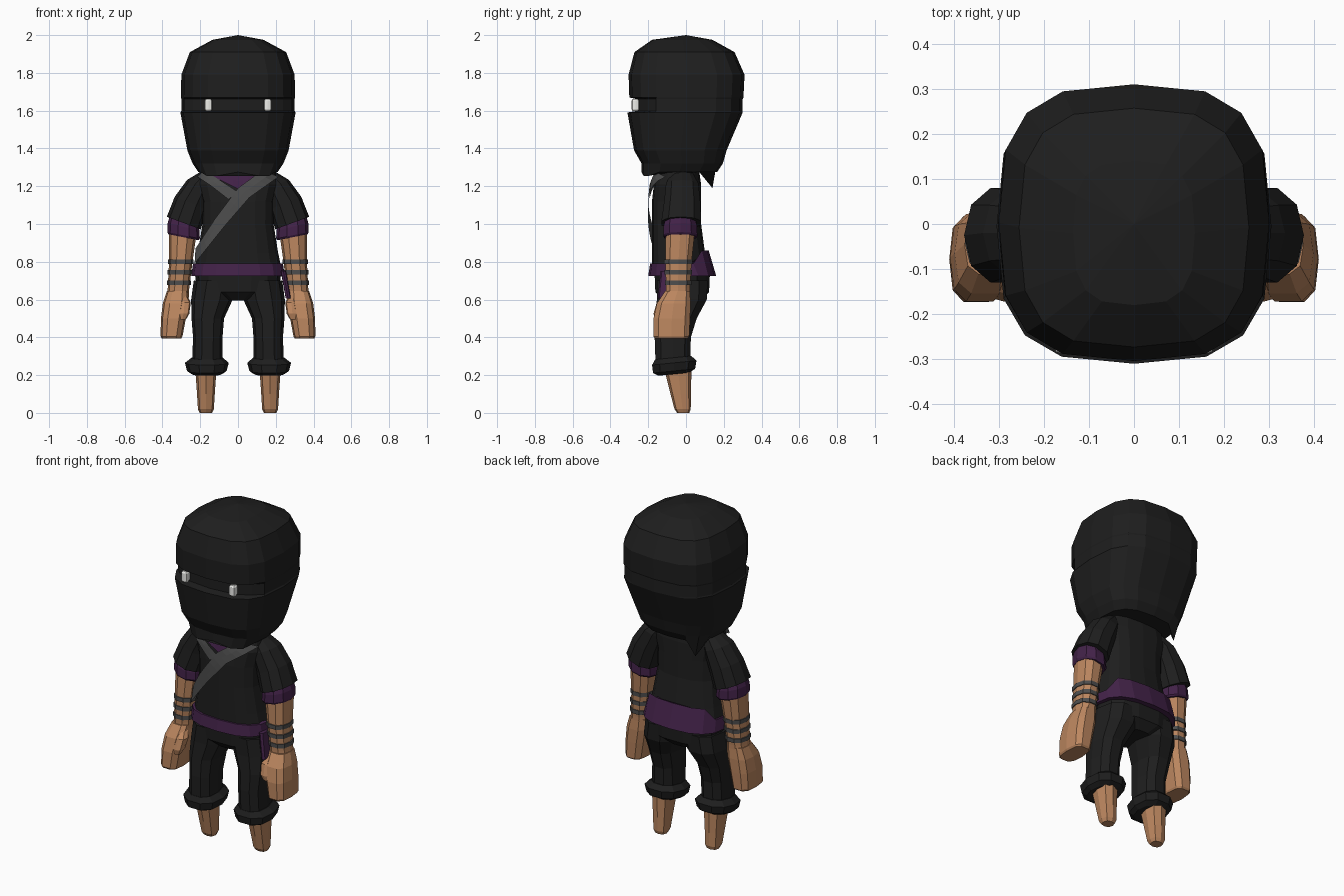
import bpy, bmesh, math
from mathutils import Vector


def material(name, r, g, b):
    m = bpy.data.materials.new(name)
    m.diffuse_color = (r, g, b, 1)
    return m


CLOTH = material("black_cloth", 0.013, 0.013, 0.013)
PURPLE = material("purple_cloth", 0.055, 0.016, 0.065)
SKIN = material("skin", 0.50, 0.24, 0.115)
GREY = material("grey_cloth", 0.075, 0.075, 0.075)
WHITE = material("eye_white", 0.85, 0.85, 0.82)


def finish(name, bm, mat, mirror=False):
    bmesh.ops.remove_doubles(bm, verts=bm.verts, dist=0.0005)
    bmesh.ops.recalc_face_normals(bm, faces=bm.faces)
    me = bpy.data.meshes.new(name)
    bm.to_mesh(me)
    bm.free()
    me.materials.append(mat)
    ob = bpy.data.objects.new(name, me)
    bpy.context.collection.objects.link(ob)
    if mirror:
        ob.modifiers.new("mirror", 'MIRROR').use_mirror_merge = False
    return ob


def loft(name, rings, mat, n=12, e=2.5, mirror=False, tweak=None):
    """Skin rounded-square rings (cx, cy, z, rx, ry, slope_x, slope_y), bottom to top."""
    bm = bmesh.new()
    rows = []
    for ring in rings:
        cx, cy, z, rx, ry, sx, sy = (tuple(ring) + (0, 0))[:7]
        row = []
        for i in range(n):
            t = 2 * math.pi * i / n
            c, s = math.cos(t), math.sin(t)
            dx = math.copysign(abs(c) ** (2 / e), c) * rx
            dy = math.copysign(abs(s) ** (2 / e), s) * ry
            row.append(bm.verts.new((cx + dx, cy + dy, z + sx * dx + sy * dy)))
        rows.append(row)
    for a, b in zip(rows, rows[1:]):
        for i in range(n):
            j = (i + 1) % n
            bm.faces.new((a[i], a[j], b[j], b[i]))
    bm.faces.new(rows[0])
    bm.faces.new(rows[-1])
    if tweak:
        tweak(rows)
    return finish(name, bm, mat, mirror)


# Hood, with eye slit and a pointed drape at the back
def shape_hood(rows):
    for v in rows[4] + rows[5]:
        if v.co.y < -0.2:
            v.co.y += 0.035
    for v in rows[0]:
        if v.co.y < -0.15:
            v.co.z -= 0.02 if abs(v.co.x) > 0.05 else 0
    tip = min(rows[0], key=lambda v: (v.co.xy - Vector((-0.15, 0.14))).length)
    tip.co = (-0.16, 0.14, 1.19)


loft("hood", [
    (0, -0.035, 1.275, 0.21, 0.20), (0, -0.02, 1.32, 0.24, 0.215),
    (0, -0.03, 1.39, 0.268, 0.245), (0, -0.005, 1.59, 0.305, 0.305),
    (0, 0.0, 1.598, 0.30, 0.30), (0, 0.0, 1.662, 0.30, 0.30),
    (0, 0.002, 1.67, 0.302, 0.302), (0, 0.003, 1.79, 0.30, 0.307),
    (0, -0.008, 1.91, 0.255, 0.265), (0, -0.02, 1.975, 0.135, 0.16),
    (0, 0, 2.0, 0, 0)], CLOTH, n=16, e=3, tweak=shape_hood)
loft("eye", [(0.157, -0.268, 1.597, 0.013, 0.013), (0.157, -0.268, 1.607, 0.02, 0.02),
             (0.157, -0.268, 1.653, 0.02, 0.02), (0.157, -0.268, 1.663, 0.013, 0.013)],
     WHITE, n=8, e=3.5, mirror=True)

# Torso
E = 2.6
TORSO = [(0, -0.03, 0.74, 0.235, 0.15), (0, -0.04, 0.85, 0.212, 0.14),
         (0, -0.05, 1.0, 0.188, 0.13), (0, -0.05, 1.12, 0.19, 0.13),
         (0, -0.045, 1.21, 0.215, 0.125), (0, -0.04, 1.28, 0.20, 0.11),
         (0, -0.03, 1.33, 0.12, 0.09)]
loft("tunic", TORSO, CLOTH, n=16, e=E)


def chest_point(x, z, lift):
    """Point on the front of the tunic, pushed outwards by lift."""
    for a, b in zip(TORSO, TORSO[1:]):
        if z <= b[2]:
            break
    f = max(0, (z - a[2]) / (b[2] - a[2]))
    cy, rx, ry = (a[k] + (b[k] - a[k]) * f for k in (1, 3, 4))
    rx, ry = rx + lift, ry + lift
    x = max(-rx, min(rx, x))
    return (x, cy - ry * (1 - abs(x / rx) ** E) ** (1 / E), z)


def chest_strip(name, upper, lower, mat, lift, steps=5):
    """Cloth strip between two (x, z) lines, laid on the chest."""
    def dense(line):
        pts = []
        for p, q in zip(line, line[1:]):
            pts += [(p[0] + (q[0] - p[0]) * k / steps, p[1] + (q[1] - p[1]) * k / steps)
                    for k in range(steps)]
        return pts + [line[-1]]
    bm = bmesh.new()
    rows = []
    for p, q in zip(dense(upper), dense(lower)):
        mid = ((p[0] + q[0]) / 2, (p[1] + q[1]) / 2)
        rows.append([bm.verts.new(chest_point(*c, lift)) for c in (p, mid, q)])
    for a, b in zip(rows, rows[1:]):
        for k in (0, 1):
            bm.faces.new((a[k], b[k], b[k + 1], a[k + 1]))
    finish(name, bm, mat)


# Collar and crossed chest sashes
chest_strip("collar", [(-0.13, 1.29), (0, 1.27), (0.13, 1.29)],
            [(-0.13, 1.25), (0, 1.185), (0.13, 1.25)], PURPLE, 0.010)
chest_strip("short_sash", [(-0.18, 1.285), (-0.10, 1.235), (0.0, 1.17)],
            [(-0.215, 1.25), (-0.14, 1.20), (-0.05, 1.13)], GREY, 0.016)
chest_strip("long_sash", [(0.13, 1.285), (0.0, 1.19), (-0.12, 1.03), (-0.225, 0.87)],
            [(0.215, 1.25), (0.06, 1.14), (-0.07, 0.99), (-0.23, 0.79)], GREY, 0.022)


# Belt, rising to a peak at the back, and its hanging tail
def raise_back(rows):
    for v in rows[-1]:
        if v.co.y > 0.04:
            v.co.z += 0.07


loft("belt", [(0, -0.02, 0.725, 0.248, 0.18), (0, -0.035, 0.79, 0.238, 0.155)],
     PURPLE, n=16, e=E, tweak=raise_back)
loft("belt_tail", [(0.265, -0.10, 0.615, 0.014, 0.05, 0, 0.2),
                   (0.24, -0.09, 0.75, 0.014, 0.045)], PURPLE, n=8, e=4)

# Sleeves and arm bands
loft("sleeve", [(0.287, -0.025, 1.005, 0.09, 0.11, 0.37), (0.25, -0.02, 1.11, 0.085, 0.10, 0.4),
                (0.20, -0.02, 1.205, 0.07, 0.09, 0.4), (0.15, -0.02, 1.265, 0.05, 0.06, 0.2)],
     CLOTH, n=10, e=2.2, mirror=True)
loft("arm_band", [(0.288, -0.03, 0.93, 0.08, 0.088, 0.2), (0.288, -0.03, 0.94, 0.086, 0.094, 0.2),
                  (0.288, -0.03, 0.985, 0.084, 0.092, 0.25), (0.286, -0.03, 1.01, 0.078, 0.085, 0.3)],
     PURPLE, n=10, e=2.2, mirror=True)

# Forearms with wrist wraps
loft("forearm", [(0.318, -0.042, 0.61, 0.058, 0.066), (0.315, -0.042, 0.66, 0.057, 0.066),
                 (0.303, -0.04, 0.80, 0.062, 0.073), (0.292, -0.03, 0.96, 0.074, 0.08)],
     SKIN, n=10, e=2.3, mirror=True)
for k, z in enumerate((0.69, 0.745, 0.80)):
    f = (z - 0.66) / 0.14
    cx, rx, ry = 0.315 - 0.012 * f, 0.062 + 0.005 * f, 0.071 + 0.007 * f
    loft(f"wrist_wrap_{k + 1}", [(cx, -0.041, z - 0.012, rx, ry), (cx, -0.041, z + 0.012, rx, ry)],
         GREY, n=10, e=2.3, mirror=True)

# Fists and thumbs
loft("fist", [(0.352, -0.078, 0.395, 0.052, 0.09), (0.352, -0.078, 0.405, 0.058, 0.098),
              (0.342, -0.075, 0.50, 0.066, 0.1), (0.33, -0.065, 0.58, 0.068, 0.092),
              (0.32, -0.045, 0.645, 0.056, 0.068)], SKIN, n=10, e=3, mirror=True)
loft("thumb", [(0.295, -0.145, 0.495, 0.02, 0.02), (0.288, -0.142, 0.525, 0.03, 0.03),
               (0.283, -0.12, 0.585, 0.033, 0.035), (0.30, -0.08, 0.625, 0.028, 0.03)],
     SKIN, n=8, e=3, mirror=True)

# Trousers
loft("trouser_seat", [(0, -0.02, 0.595, 0.09, 0.10), (0, -0.02, 0.64, 0.215, 0.145),
                      (0, -0.02, 0.75, 0.23, 0.15)], CLOTH, n=14, e=2.6)
loft("trouser_leg", [(0.163, -0.07, 0.26, 0.08, 0.095), (0.16, -0.07, 0.40, 0.078, 0.10),
                     (0.16, -0.052, 0.50, 0.086, 0.113), (0.138, -0.022, 0.60, 0.11, 0.138),
                     (0.122, -0.02, 0.70, 0.112, 0.14)], CLOTH, n=10, e=2.4, mirror=True)
loft("trouser_cuff", [(0.165, -0.065, 0.205, 0.08, 0.085, 0, 0.1),
                      (0.165, -0.063, 0.222, 0.105, 0.116, 0, 0.1),
                      (0.165, -0.062, 0.265, 0.116, 0.123, 0, 0.1),
                      (0.163, -0.068, 0.292, 0.083, 0.1, 0, 0.1)],
     CLOTH, n=10, e=2.3, mirror=True)

# Tapered feet
loft("foot", [(0.17, -0.015, 0.0, 0.033, 0.032), (0.17, -0.018, 0.02, 0.042, 0.043),
              (0.17, -0.028, 0.10, 0.047, 0.054), (0.17, -0.043, 0.23, 0.056, 0.072)],
     SKIN, n=8, e=2.8, mirror=True)
